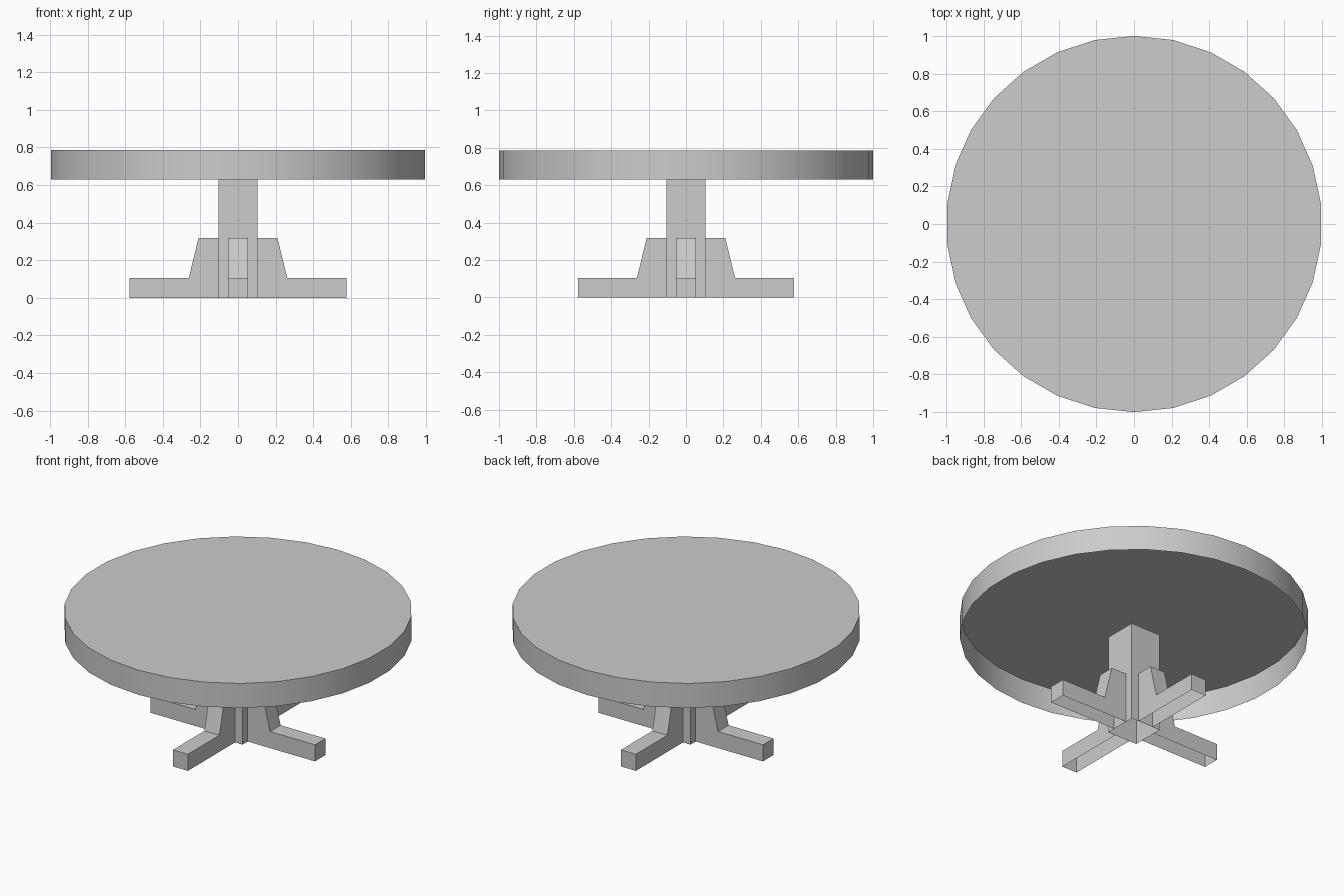
import bpy, bmesh, math

if "Cube" in bpy.data.objects:
    bpy.data.objects.remove(bpy.data.objects["Cube"], do_unlink=True)

GREY = (0.604, 0.604, 0.604, 1)
mat = bpy.data.materials.new("plain_grey")
mat.use_nodes = True
mat.diffuse_color = GREY
mat.node_tree.nodes["Principled BSDF"].inputs["Base Color"].default_value = GREY


def finish(bm, name):
    mesh = bpy.data.meshes.new(name)
    bm.to_mesh(mesh)
    bm.free()
    mesh.materials.append(mat)
    obj = bpy.data.objects.new(name, mesh)
    bpy.context.collection.objects.link(obj)
    return obj


def drop_faces(bm, test):
    faces = [f for f in bm.faces if test(f.calc_center_median())]
    bmesh.ops.delete(bm, geom=faces, context="FACES")


# Round table top: thirty-sided thin shell, open underneath
TOP, UNDER = 0.786, 0.63
bm = bmesh.new()
bmesh.ops.create_cone(bm, cap_ends=True, segments=30, radius1=1, radius2=1, depth=TOP - UNDER)
bmesh.ops.translate(bm, vec=(0, 0, (TOP + UNDER) / 2), verts=bm.verts)
drop_faces(bm, lambda c: c.z < UNDER + 0.01)
table_top = finish(bm, "table_top")
bpy.ops.object.select_all(action="DESELECT")
table_top.select_set(True)
bpy.context.view_layer.objects.active = table_top
bpy.ops.object.shade_smooth_by_angle(angle=math.radians(30))

# Square column, open at both ends
HALF = 0.105
bm = bmesh.new()
bmesh.ops.create_cube(bm, size=1)
bmesh.ops.scale(bm, vec=(HALF * 2, HALF * 2, UNDER), verts=bm.verts)
bmesh.ops.translate(bm, vec=(0, 0, UNDER / 2), verts=bm.verts)
drop_faces(bm, lambda c: c.z < 0.01 or c.z > UNDER - 0.01)
finish(bm, "column")

# Four stepped feet, open underneath and where they meet the column
PROFILE = [(HALF, 0), (0.577, 0), (0.577, 0.105), (0.262, 0.105), (0.21, 0.318), (HALF, 0.318)]
WIDTH = 0.105
for i, side in enumerate(("left", "back", "right", "front")):
    bm = bmesh.new()
    face = bm.faces.new([bm.verts.new((x, -WIDTH / 2, z)) for x, z in PROFILE])
    new = bmesh.ops.extrude_face_region(bm, geom=[face], use_keep_orig=True)["geom"]
    bmesh.ops.translate(bm, vec=(0, WIDTH, 0), verts=[v for v in new if isinstance(v, bmesh.types.BMVert)])
    bmesh.ops.recalc_face_normals(bm, faces=bm.faces[:])
    drop_faces(bm, lambda c: c.z < 0.01 or c.x < HALF + 0.01)
    foot = finish(bm, side + "_foot")
    foot.rotation_euler.z = i * math.pi / 2
